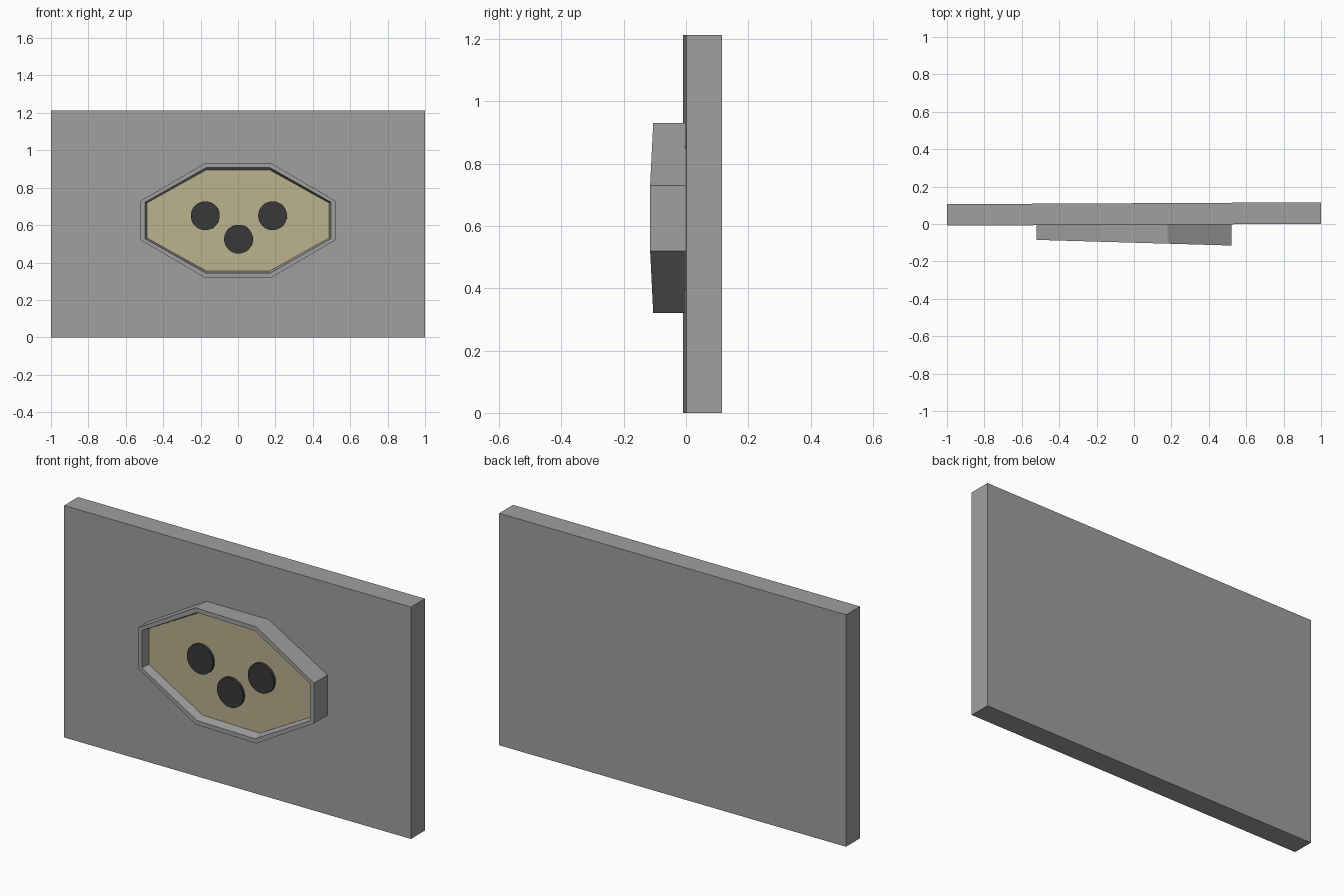
import bpy
import bmesh
import math
from mathutils import Matrix

cube = bpy.data.objects.get("Cube")
if cube:
    bpy.data.objects.remove(cube, do_unlink=True)


def make_material(name, color):
    mat = bpy.data.materials.new(name)
    mat.use_nodes = True
    mat.diffuse_color = (*color, 1)
    mat.node_tree.nodes["Principled BSDF"].inputs["Base Color"].default_value = (*color, 1)
    return mat


GREY = make_material("grey", (0.35, 0.35, 0.35))
TAN = make_material("tan", (0.50, 0.44, 0.27))
DARK = make_material("dark_grey", (0.04, 0.04, 0.04))
CENTRE_Z = 0.625
SLANT = 0.029  # the housing face leans forward towards +x


def finish(name, bm, *mats):
    bmesh.ops.recalc_face_normals(bm, faces=bm.faces)
    mesh = bpy.data.meshes.new(name)
    bm.to_mesh(mesh)
    bm.free()
    for mat in mats:
        mesh.materials.append(mat)
    obj = bpy.data.objects.new(name, mesh)
    bpy.context.collection.objects.link(obj)
    return obj


def octagon(bm, half_x, half_z, y, slant=SLANT):
    """Ring of eight vertices with a flat top and upright ends."""
    a, b = half_x * 0.345, half_z * 0.345
    corners = [(a, half_z), (half_x, b), (half_x, -b), (a, -half_z),
               (-a, -half_z), (-half_x, -b), (-half_x, b), (-a, half_z)]
    return [bm.verts.new((x, y - slant * x, CENTRE_Z + z)) for x, z in corners]


# Wall slab, turned very slightly about the vertical
bm = bmesh.new()
bmesh.ops.create_cube(bm, size=1)
bmesh.ops.scale(bm, vec=(2, 0.115, 1.213), verts=bm.verts)
bmesh.ops.rotate(bm, cent=(0, 0, 0), matrix=Matrix.Rotation(0.005, 3, "Z"), verts=bm.verts)
bmesh.ops.translate(bm, vec=(0, 0.0535, 0.6065), verts=bm.verts)
finish("wall_slab", bm, GREY)

# Octagonal housing with a rim, a recess and a tan floor
bm = bmesh.new()
rings = [octagon(bm, 0.52, 0.305, 0.01, 0),
         octagon(bm, 0.52, 0.305, -0.10),
         octagon(bm, 0.497, 0.282, -0.10),
         octagon(bm, 0.487, 0.271, -0.055)]
for r, s in zip(rings, rings[1:]):
    for i in range(8):
        j = (i + 1) % 8
        bm.faces.new((r[i], r[j], s[j], s[i]))
bm.faces.new(rings[0])
bm.faces.new(rings[-1]).material_index = 1
finish("octagonal_housing", bm, GREY, TAN)

# Three round dark plugs on the recessed floor
plugs = {"left_plug": (0.185, 0.65), "right_plug": (-0.175, 0.65), "lower_plug": (0.003, 0.525)}
for name, (x, z) in plugs.items():
    bm = bmesh.new()
    bmesh.ops.create_cone(bm, cap_ends=True, segments=32, radius1=0.077, radius2=0.077, depth=0.03)
    turn = Matrix.Rotation(-math.atan(SLANT), 4, "Z") @ Matrix.Rotation(math.pi / 2, 4, "X")
    bm.transform(Matrix.Translation((x, -0.055 - SLANT * x, z)) @ turn)
    finish(name, bm, DARK)
